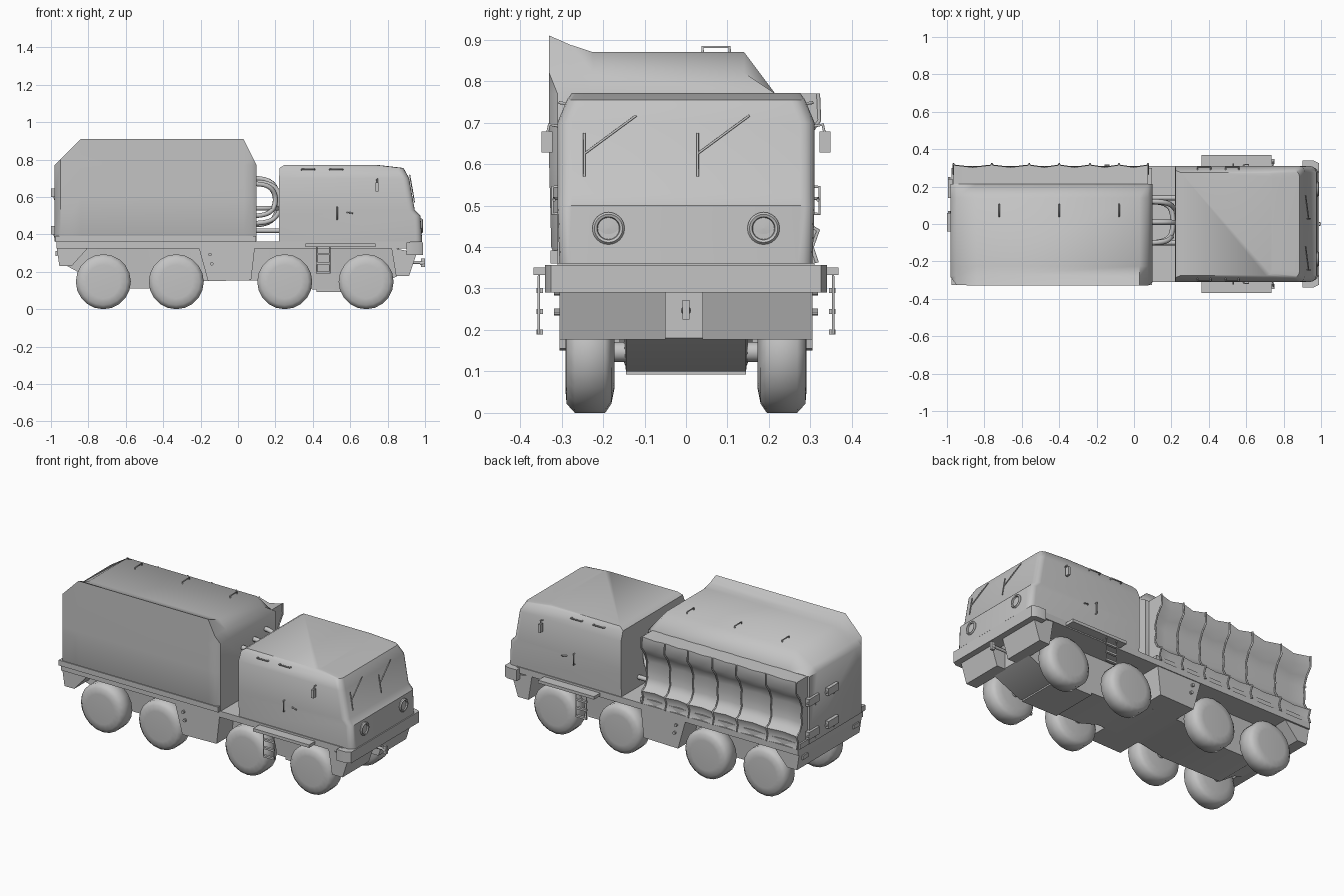
import bpy, bmesh, math
from mathutils import Vector

if "Cube" in bpy.data.objects:
    bpy.data.objects.remove(bpy.data.objects["Cube"])

grey = bpy.data.materials.new("plain_grey")
grey.diffuse_color = (0.55, 0.55, 0.55, 1)
grey.use_nodes = True
grey.node_tree.nodes["Principled BSDF"].inputs["Base Color"].default_value = grey.diffuse_color


def loft(name, rings, angle=35):
    """Skin equal-length rings of points and cap both ends."""
    bm = bmesh.new()
    vs = [[bm.verts.new(p) for p in r] for r in rings]
    n = len(vs[0])
    for a, b in zip(vs, vs[1:]):
        for i in range(n):
            j = (i + 1) % n
            bm.faces.new((a[i], a[j], b[j], b[i]))
    bm.faces.new(vs[0])
    bm.faces.new(vs[-1])
    bmesh.ops.remove_doubles(bm, verts=bm.verts, dist=1e-5)
    bmesh.ops.recalc_face_normals(bm, faces=bm.faces)
    me = bpy.data.meshes.new(name)
    bm.to_mesh(me)
    bm.free()
    ob = bpy.data.objects.new(name, me)
    bpy.context.collection.objects.link(ob)
    me.materials.append(grey)
    bpy.ops.object.select_all(action='DESELECT')
    ob.select_set(True)
    bpy.context.view_layer.objects.active = ob
    bpy.ops.object.shade_smooth_by_angle(angle=math.radians(angle))
    return ob


def prism_y(name, pts, y0, y1):
    """Extrude an x,z outline along y."""
    return loft(name, [[(x, y, z) for x, z in pts] for y in (y0, y1)])


def box(name, x0, x1, y0, y1, z0, z1):
    return prism_y(name, [(x0, z0), (x1, z0), (x1, z1), (x0, z1)], y0, y1)


def lathe(name, centre, axis, profile, n=24, angle=35):
    """Revolve (radius, offset) pairs about x or y."""
    rings = []
    for r, o in profile:
        ring = []
        for i in range(n):
            t = 2 * math.pi * i / n
            u, w = r * math.cos(t), r * math.sin(t)
            ring.append(Vector(centre) + Vector((o, u, w) if axis == 'x' else (u, o, w)))
        rings.append(ring)
    return loft(name, rings, angle)


def tube(name, pts, r, smooth=False):
    """Round bar along a path."""
    cu = bpy.data.curves.new(name, 'CURVE')
    cu.dimensions = '3D'
    cu.bevel_depth = r
    cu.bevel_resolution = 1
    cu.use_fill_caps = True
    sp = cu.splines.new('NURBS' if smooth else 'POLY')
    sp.points.add(len(pts) - 1)
    for p, co in zip(sp.points, pts):
        p.co = (*co, 1)
    if smooth:
        sp.order_u = 3
        sp.use_endpoint_u = True
        sp.resolution_u = 5
    ob = bpy.data.objects.new(name, cu)
    bpy.context.collection.objects.link(ob)
    cu.materials.append(grey)
    bpy.ops.object.select_all(action='DESELECT')
    ob.select_set(True)
    bpy.context.view_layer.objects.active = ob
    bpy.ops.object.convert(target='MESH')


# Chassis deck, hull and side boxes
box("deck", -0.97, 0.92, -0.31, 0.31, 0.325, 0.362)
hull = [(-0.95, .25, .2), (-0.82, .18, .145), (-0.72, .11, .145), (-0.33, .11, .145),
        (-0.2, .15, .16), (0.12, .155, .16), (0.25, .11, .145), (0.68, .1, .145), (0.86, .18, .145)]
loft("hull", [[(x, -.16, .33), (x, -w, zb), (x, w, zb), (x, .16, .33)] for x, zb, w in hull])
prism_y("middle_box", [(-0.21, .33), (-0.16, .15), (0.07, .155), (0.09, .33)], -0.305, 0.305)
prism_y("rear_skirt", [(-0.97, .33), (-0.955, .23), (-0.89, .23), (-0.8, .33)], -0.3, 0.3)
box("belly_plate", 0.42, 0.66, -0.145, 0.145, 0.092, 0.106)

# Wheels and axles
tyre = [(0.001, .172), (.09, .173), (.125, .18), (.147, .195), (.147, .268), (.125, .288), (.09, .291), (.001, .291)]
for x in (-0.72, -0.33, 0.25, 0.685):
    for s in (-1, 1):
        lathe("wheel", (x, 0, .147), 'y', [(r, s * o) for r, o in tyre], 20, 180)
    lathe("axle", (x, 0, .147), 'y', [(.024, -.2), (.024, .2)], 12)

# Cab body: stacked outlines with rounded front corners
rings = []
for z, x0, x1, w in [(.36, .22, .985, .305), (.5, .22, .975, .31), (.53, .22, .945, .31),
                     (.70, .22, .915, .31), (.755, .222, .885, .287), (.772, .25, .74, .275)]:
    r = [(x0, -w, z)]
    for sgn in (-1, 1):
        arc = [(x1 - .035 + .035 * math.cos(t), sgn * (w - .035 + .035 * math.sin(t)), z)
               for t in (math.pi / 2 * k / 4 for k in range(5))]
        r += arc[::-1] if sgn < 0 else arc
    r.append((x0, w, z))
    rings.append(r)
loft("cab", rings, 40)

# Bumper, lower skirts and tow hook
loft("bumper", [[(x, -w, z) for x, w in ((.9, .34), (.96, .34), (.988, .325))]
                + [(x, w, z) for x, w in ((.988, .325), (.96, .34), (.9, .34))] for z in (.29, .357)])
for y0, y1 in ((-0.305, -0.05), (0.04, 0.305)):
    prism_y("front_skirt", [(.82, .33), (.845, .177), (.915, .177), (.955, .30)], y0, y1)
tube("tow_hook", [(.87, 0, .25), (.995, 0, .25)], .009)
lathe("hook_eye", (.985, 0, .247), 'x', [(.009, -.012), (.012, 0), (.009, .012)], 12)
box("hook_plate", .978, 1.0, -.008, .008, .225, .272)

# Headlights with raised rims, and windscreen wipers
for s in (-1, 1):
    lathe("headlight", (.975, s * .187, .445), 'x',
          [(.039, -.02), (.039, .008), (.034, .014), (.028, .012), (.026, .004), (.001, .006)], 24)


def glass(y, z):
    return (.951 - (z - .53) * .176, y, z)


for y in (-0.245, 0.028):
    tube("wiper_arm", [glass(y, .625), glass(y + .125, .717)], .003)
    tube("wiper_blade", [glass(y, .57), glass(y, .675)], .003)

# Parts repeated on both flanks
for s in (-1, 1):
    def bar(name, pts, r):
        tube(name, [(x, s * y, z) for x, y, z in pts], r)

    def block(name, x0, x1, y0, y1, z0, z1):
        box(name, x0, x1, *sorted((s * y0, s * y1)), z0, z1)

    block("running_board", .36, .735, .3, .368, .332, .35)
    for x in (.42, .49):
        bar("ladder_rail", [(x, .31, .335), (x, .355, .335), (x, .355, .19)], .004)
    for z in (.195, .245, .295):
        block("ladder_rung", .42, .49, .345, .36, z - .006, z + .006)
    bar("mirror_arm", [(.74, .3, .69), (.745, .33, .695), (.745, .337, .66)], .004)
    block("mirror", .735, .75, .322, .348, .628, .678)
    bar("door_grip", [(.53, .305, .545), (.53, .322, .545), (.53, .322, .48), (.53, .305, .48)], .004)
    bar("door_latch", [(.58, .305, .517), (.59, .318, .517), (.615, .318, .513)], .004)
    for x in (.34, .49):
        bar("roof_grip", [(x, .285, .745), (x, .305, .748), (x + .07, .305, .748), (x + .07, .285, .745)], .004)
    for x, z in ((-.15, .292), (-.14, .243)):
        lathe("side_cap", (x, 0, z), 'y', [(.009, s * .3), (.009, s * .318)], 10)
    block("tail_light", -.975, -.965, .22, .27, .285, .31)

# Covered cargo body with raised edge on one side and sloped ends
section = [(-.31, .362), (-.325, .40), (-.33, .6), (-.33, .77), (-.33, .91), (-.28, .888), (-.225, .87),
           (.14, .87), (.215, .77), (.215, .362)]
stations = [(-.98, .77, -.285), (-.95, .80, -.325), (-.84, .91, -.33),
            (.03, .91, -.33), (.075, .82, -.33), (.1, .77, -.31)]
loft("cargo_cover", [[(x, max(y, ymin), min(z, zmax)) for y, z in section] for x, zmax, ymin in stations], 50)
box("cargo_sill", -.975, .095, -.327, .3, .36, .392)

# Gathered cover on the open side, sagging between straps
fold = [(.2, .77), (.315, .77), (.318, .705), (.285, .66), (.262, .60), (.268, .55), (.262, .50),
        (.282, .46), (.315, .44), (.30, .40), (.312, .362), (.2, .362)]
straps = [-.965, -.76, -.56, -.40, -.235, -.08, .075]
xs = []
for a, b in zip(straps, straps[1:]):
    xs += [(a, 0), ((a + b) / 2, .012)]
xs.append((straps[-1], 0))
loft("gathered_cover", [[(x, y - d * (y > .25), z - d * (z > .6) * (y > .25)) for y, z in fold] for x, d in xs], 50)
for x in straps:
    tube("strap", [(x, y + .004, z) for y, z in fold[1:-1]], .005)

# Roof grips of the cargo body
for x in (-.72, -.40, -.08):
    tube("cargo_grip", [(x, .04, .868), (x, .04, .882), (x, .105, .882), (x, .105, .868)], .004)

# Rear fittings
for y, x0 in ((.01, -1.0), (.19, -.995)):
    for z in (.40, .60):
        box("rear_fitting", x0, -.97, y - .05, y + .05, z, z + .045)
        tube("rear_bracket", [(-.975, y - .03, z - .02), (-.988, y - .03, z + .02), (-.988, y + .06, z + .02)], .007)

# Pipes between cab and cargo body
for y, top, low, out in ((.12, .70, .45, .225), (-.10, .67, .50, .21), (.01, .68, .46, .235)):
    tube("hose", [(.09, y, top), (out - .04, y, top), (out, y * .6, (top + low) / 2),
                  (out - .04, y, low), (.09, y, low)], .014, True)
tube("hose_loop", [(.09, .12, .54), (.19, .12, .54), (.215, .01, .54), (.19, -.1, .54), (.09, -.1, .54)], .014, True)
for y in (-.1, .14):
    tube("lower_pipe", [(.09, y, .42), (.23, y, .42)], .014)
